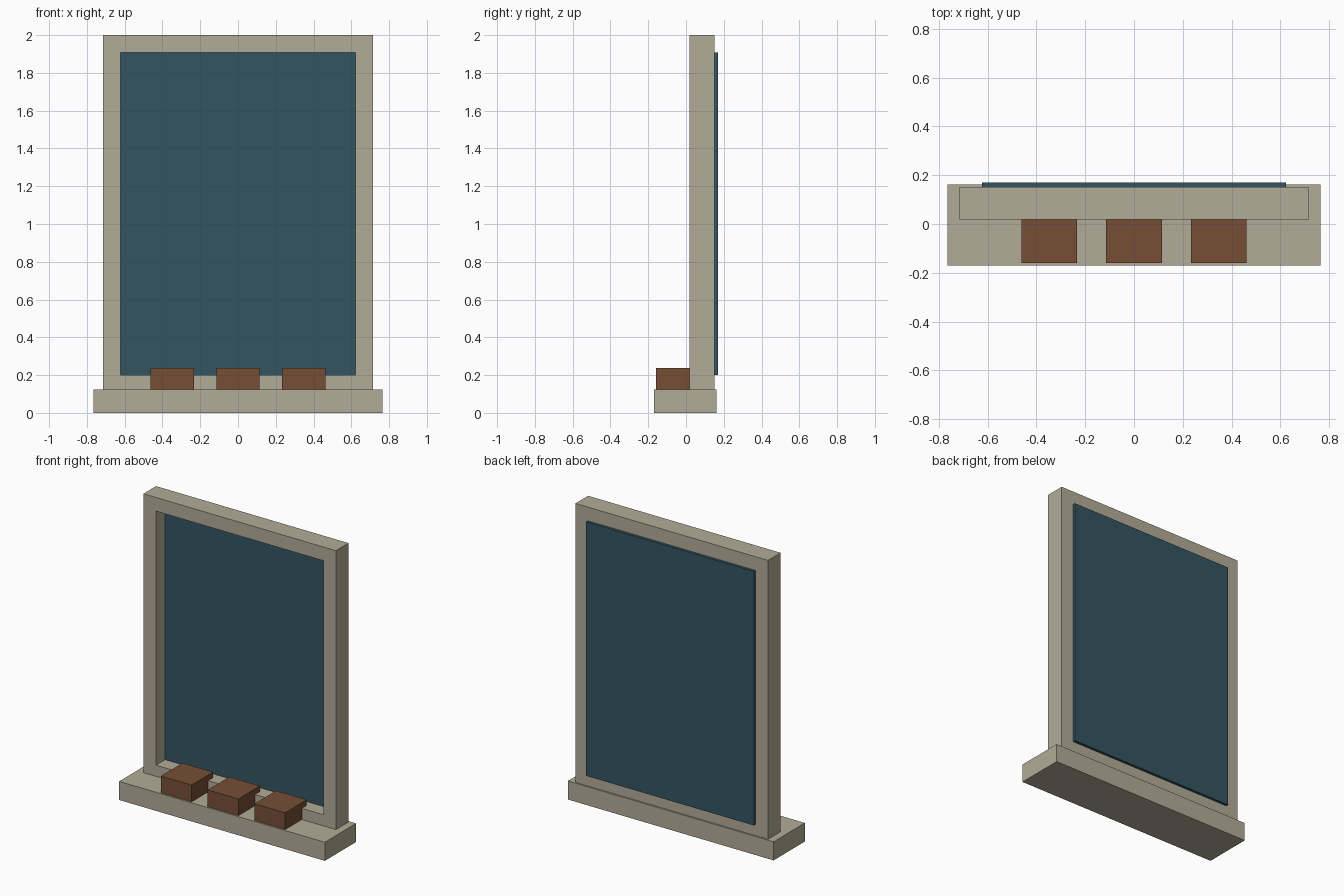
import bpy, bmesh

if "Cube" in bpy.data.objects:
    bpy.data.objects.remove(bpy.data.objects["Cube"])


def material(name, rgb):
    m = bpy.data.materials.new(name)
    m.diffuse_color = (*rgb, 1)
    m.use_nodes = True
    m.node_tree.nodes["Principled BSDF"].inputs["Base Color"].default_value = m.diffuse_color
    return m


stone = material("stone", (0.45, 0.41, 0.31))
brick = material("brown", (0.18, 0.077, 0.036))
glass = material("dark_glass", (0.034, 0.09, 0.12))


def add_object(name, bm, mat):
    bmesh.ops.recalc_face_normals(bm, faces=bm.faces)
    mesh = bpy.data.meshes.new(name)
    bm.to_mesh(mesh)
    bm.free()
    mesh.materials.append(mat)
    obj = bpy.data.objects.new(name, mesh)
    bpy.context.collection.objects.link(obj)
    return obj


def box(name, x, y, z, mat):
    """Box from (min, max) pairs on each axis."""
    bm = bmesh.new()
    bmesh.ops.create_cube(bm, size=1)
    for v in bm.verts:
        v.co = [lo if c < 0 else hi for c, (lo, hi) in zip(v.co, (x, y, z))]
    return add_object(name, bm, mat)


def rect_frame(name, outer, inner, y, mat):
    """Hollow rectangle; outer and inner are (half width, bottom, top)."""
    bm = bmesh.new()

    def ring(r, depth):
        w, b, t = r
        return [bm.verts.new((px, depth, pz))
                for px, pz in ((-w, b), (w, b), (w, t), (-w, t))]

    loops = [ring(outer, y[0]), ring(inner, y[0]), ring(inner, y[1]), ring(outer, y[1])]
    for k in range(4):
        a, b = loops[k], loops[(k + 1) % 4]
        for i in range(4):
            j = (i + 1) % 4
            bm.faces.new((a[i], a[j], b[j], b[i]))
    return add_object(name, bm, mat)


# Sill slab
box("sill", (-0.765, 0.765), (-0.17, 0.162), (0, 0.125), stone)

# Window surround, with a thick pane set into the back of the opening
rect_frame("window_frame", (0.716, 0.125, 2.0), (0.623, 0.2, 1.908), (0.018, 0.152), stone)
box("window_pane", (-0.623, 0.623), (0.115, 0.17), (0.2, 1.908), glass)

# Three blocks resting on the sill, reaching into the opening
for i, cx in enumerate((-0.348, 0, 0.348)):
    box(f"sill_block_{i + 1}", (cx - 0.114, cx + 0.114), (-0.16, 0.07),
        (0.125, 0.238), brick)
